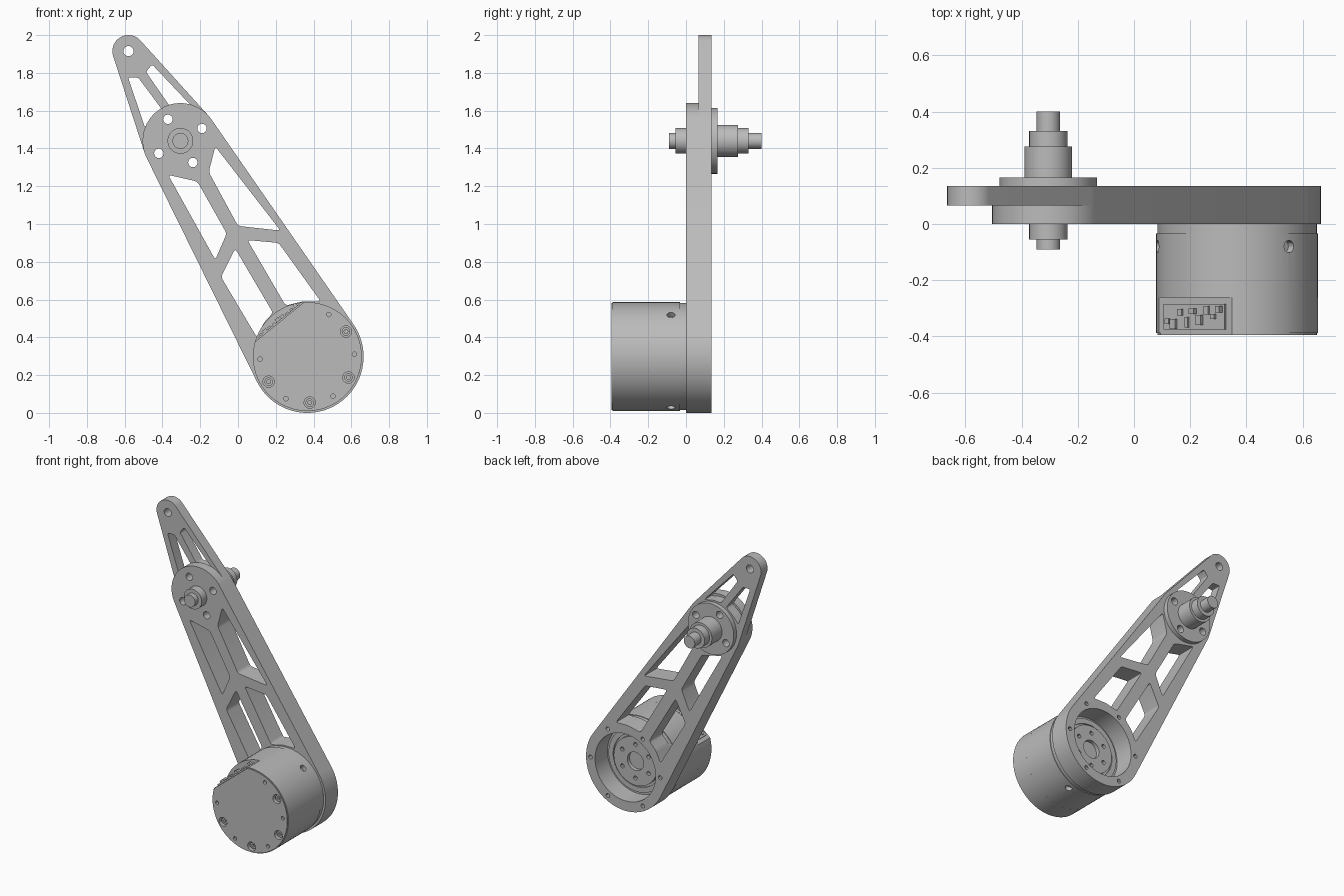
import bpy, math, random
from math import sin, cos, radians
from mathutils import Vector, Matrix
from mathutils.geometry import convex_hull_2d

random.seed(4)
if "Cube" in bpy.data.objects:
    bpy.data.objects.remove(bpy.data.objects["Cube"])

grey = bpy.data.materials.new("machined_grey")
grey.use_nodes = True
COLOUR = (0.5, 0.5, 0.5, 1)
grey.diffuse_color = COLOUR
grey.node_tree.nodes["Principled BSDF"].inputs["Base Color"].default_value = COLOUR

# Key centres in the x-z plane
MOTOR, HUB, TIP = Vector((0.367, 0.298)), Vector((-0.305, 1.44)), Vector((-0.58, 1.915))
ARM_R, HUB_R, TIP_R, MOTOR_R = 0.298, 0.2, 0.085, 0.288


def polar(centre, radius, degrees):
    a = radians(degrees)
    return Vector((centre[0] + radius * cos(a), centre[1] + radius * sin(a)))


def circle(centre, radius, n=24):
    return [polar(centre, radius, 360 * i / n) for i in range(n)]


def ring(centre, spread, radius, angles, n=16):
    return [circle(polar(centre, spread, a), radius, n) for a in angles]


def hull(*discs):
    pts = [p for c, r in discs for p in circle(c, r, 96)]
    return [pts[i] for i in convex_hull_2d(pts)]


def rounded(points, radius=0.018, steps=4):
    """Polygon with its corners softened."""
    pts = [Vector(p) for p in points]
    out = []
    for i, p in enumerate(pts):
        a, b = pts[i - 1] - p, pts[(i + 1) % len(pts)] - p
        start = p + a.normalized() * min(radius, a.length * 0.4)
        end = p + b.normalized() * min(radius, b.length * 0.4)
        for k in range(steps + 1):
            t = k / steps
            out.append(start * (1 - t) ** 2 + p * 2 * t * (1 - t) + end * t * t)
    return out


def finish(obj, smooth=True):
    obj.data.materials.clear()
    obj.data.materials.append(grey)
    bpy.ops.object.select_all(action='DESELECT')
    obj.select_set(True)
    bpy.context.view_layer.objects.active = obj
    if smooth:
        bpy.ops.object.shade_smooth_by_angle(angle=radians(30))
    return obj


def plate(name, outline, holes, y0, y1):
    """Flat profile in x-z with holes, extruded from y0 to y1."""
    curve = bpy.data.curves.new(name, 'CURVE')
    curve.dimensions, curve.fill_mode = '2D', 'BOTH'
    curve.extrude = (y1 - y0) / 2
    for loop in [outline] + holes:
        s = curve.splines.new('POLY')
        s.points.add(len(loop) - 1)
        for point, p in zip(s.points, loop):
            point.co = (p[0], p[1], 0, 1)
        s.use_cyclic_u = True
    obj = bpy.data.objects.new(name, curve)
    bpy.context.collection.objects.link(obj)
    obj.matrix_world = Matrix.Translation((0, (y0 + y1) / 2, 0)) @ Matrix.Rotation(radians(90), 4, 'X')
    bpy.ops.object.select_all(action='DESELECT')
    obj.select_set(True)
    bpy.context.view_layer.objects.active = obj
    bpy.ops.object.convert(target='MESH')
    return finish(bpy.context.object)


def disc(name, centre, radius, y0, y1, holes=()):
    return plate(name, circle(centre, radius, 64), list(holes), y0, y1)


# Lightening windows of the arm
windows = [rounded(w) for w in (
    [(-0.37, 1.26), (-0.215, 1.225), (-0.06, 0.95), (-0.12, 0.81)],
    [(-0.12, 1.41), (-0.155, 1.275), (0, 0.99), (0.225, 0.965)],
    [(-0.09, 0.72), (-0.015, 0.87), (0.185, 0.53), (0.135, 0.475), (0.1, 0.4)],
    [(0.05, 0.915), (0.215, 0.9), (0.438, 0.59), (0.34, 0.59), (0.252, 0.568)],
)]
tip_windows = [rounded(w, 0.012) for w in (
    [(-0.455, 1.845), (-0.487, 1.805), (-0.36, 1.622), (-0.305, 1.626), (-0.235, 1.613)],
    [(-0.582, 1.775), (-0.528, 1.775), (-0.4, 1.603), (-0.455, 1.555), (-0.492, 1.51)],
)]

# Arm: thick main beam, with a thinner rear layer reaching the tip
hub_bolts = ring(HUB, 0.132, 0.025, [30, 120, 210, 300])
flange_bolts = ring(MOTOR, 0.265, 0.014, range(0, 360, 60), 12)
arm_holes = windows + hub_bolts + flange_bolts + [circle(MOTOR, 0.23, 64)]
plate("arm_front_layer", hull((MOTOR, ARM_R), (HUB, HUB_R)), arm_holes, 0, 0.065)
plate("arm_rear_layer", hull((MOTOR, ARM_R), (HUB, HUB_R), (TIP, TIP_R)),
      arm_holes + tip_windows + [circle(TIP, 0.027)], 0.065, 0.135)

# Stepped shaft and its bolted flange
disc("shaft_flange", HUB, 0.174, 0.135, 0.166, hub_bolts)
for name, radius, y0, y1 in (("shaft_shoulder", 0.085, 0.166, 0.276),
                             ("shaft_bearing_seat", 0.068, -0.056, 0.331),
                             ("shaft_core", 0.042, -0.09, 0.4)):
    disc(name, HUB, radius, y0, y1)

# Motor drum with radial screw holes
drum = disc("motor_drum", MOTOR, MOTOR_R, -0.262, -0.033)
for a in (50, 170, 290):
    p = polar(MOTOR, MOTOR_R, a)
    bpy.ops.mesh.primitive_cylinder_add(vertices=20, radius=0.022, depth=0.06, location=(p.x, -0.08, p.y))
    cutter = bpy.context.object
    cutter.name = "screw_hole_cutter"
    cutter.rotation_euler = Vector((cos(radians(a)), 0, sin(radians(a)))).to_track_quat('Z', 'Y').to_euler()
    mod = drum.modifiers.new("hole", 'BOOLEAN')
    mod.object, mod.solver = cutter, 'EXACT'
    bpy.context.view_layer.objects.active = drum
    bpy.ops.object.modifier_apply(modifier="hole")
    bpy.data.objects.remove(cutter)
finish(drum)
disc("motor_rear_lip", MOTOR, MOTOR_R - 0.004, -0.033, 0)

# Motor end cap: round with one flat side, screw holes through the face
FLAT, MID = 0.235, 129
half = math.degrees(math.acos(FLAT / MOTOR_R))
span = 360 - 2 * half


def flat_disc(radius):
    return [polar(MOTOR, radius, MID + half + span * i / 72) for i in range(73)]


big = [33, -27, -87, -147]
small = [63, 3, -57, -117, -177]
cap_holes = ring(MOTOR, 0.244, 0.03, big, 20) + ring(MOTOR, 0.25, 0.012, small, 12)
plate("motor_end_cap", flat_disc(MOTOR_R), cap_holes, -0.388, -0.262)
plate("motor_cap_face", flat_disc(MOTOR_R - 0.004), cap_holes, -0.395, -0.388)
for a in big:
    p = polar(MOTOR, 0.244, a)
    disc("cap_screw", p, 0.022, -0.38, -0.265, [circle(p, 0.011, 6)])

# Connector board and components on the flat side
out = polar((0, 0), 1, MID)
along = Vector((out.y, -out.x))


def block(name, u, y, depth, size_u, size_y):
    c = MOTOR + out * (FLAT + depth / 2) + along * u
    bpy.ops.mesh.primitive_cube_add(size=1, location=(c.x, y, c.y))
    obj = bpy.context.object
    obj.name = name
    obj.scale = (size_u, size_y, depth)
    obj.rotation_euler = (0, radians(MID - 90) * -1, 0)
    finish(obj, False)


block("connector_board", 0, -0.33, 0.008, 0.28, 0.09)
for i in range(9):
    u = -0.12 + 0.03 * i
    block("connector", u, random.uniform(-0.36, -0.3), random.uniform(0.015, 0.028),
          random.uniform(0.012, 0.026), random.uniform(0.015, 0.04))

# Output rotor seen through the rear bore
rotor_holes = ring(MOTOR, 0.115, 0.014, range(30, 390, 60), 12) + [circle(MOTOR, 0.062, 32)]
disc("motor_rotor", MOTOR, 0.165, 0, 0.025, rotor_holes)
disc("rotor_seat", MOTOR, 0.215, 0, 0.01, [circle(MOTOR, 0.18, 48)])
